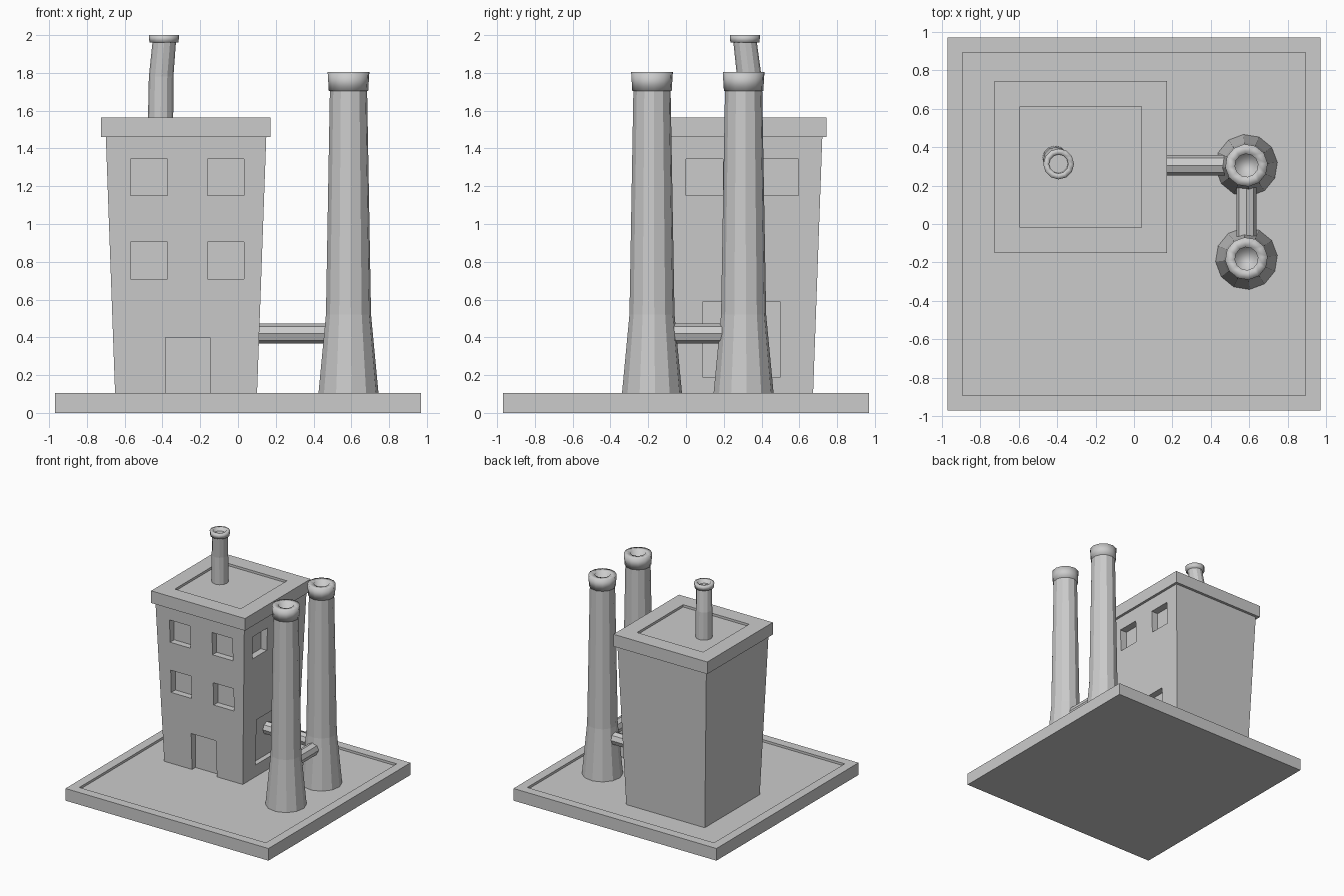
import bpy
import bmesh
from math import sin, cos, pi
from mathutils import Vector

if "Cube" in bpy.data.objects:
    bpy.data.objects.remove(bpy.data.objects["Cube"], do_unlink=True)

GREY = (0.6, 0.6, 0.6, 1)
plain = bpy.data.materials.new("plain_grey")
plain.use_nodes = True
plain.diffuse_color = GREY
plain.node_tree.nodes["Principled BSDF"].inputs["Base Color"].default_value = GREY


def finish(bm, name, smooth=False):
    bmesh.ops.recalc_face_normals(bm, faces=bm.faces)
    for face in bm.faces:
        face.smooth = smooth
    mesh = bpy.data.meshes.new(name)
    bm.to_mesh(mesh)
    bm.free()
    mesh.materials.append(plain)
    obj = bpy.data.objects.new(name, mesh)
    bpy.context.collection.objects.link(obj)
    return obj


def block(bm, low, high, top_grow=0):
    """Box between two corners; the top may flare outwards."""
    low, high = Vector(low), Vector(high)
    mid, size = (low + high) / 2, high - low
    for v in bmesh.ops.create_cube(bm, size=1)["verts"]:
        grow = top_grow if v.co.z > 0 else 0
        v.co = Vector((mid.x + v.co.x * (size.x + 2 * grow),
                       mid.y + v.co.y * (size.y + 2 * grow),
                       mid.z + v.co.z * size.z))


def tray(name, low, high, rim, depth):
    """Slab with a shallow sunken panel on top."""
    bm = bmesh.new()
    block(bm, low, high)
    top = max(bm.faces, key=lambda f: f.calc_center_median().z)
    bmesh.ops.inset_region(bm, faces=[top], thickness=rim)
    inner = bmesh.ops.extrude_discrete_faces(bm, faces=[top])["faces"][0]
    bmesh.ops.translate(bm, verts=inner.verts, vec=(0, 0, -depth))
    return finish(bm, name)


def rings(name, sections, sides, smooth=False, turn=0):
    """Closed skin over a list of (x, y, z, radius) circles."""
    bm = bmesh.new()
    loops = [[bm.verts.new((x + r * cos(turn + 2 * pi * i / sides),
                            y + r * sin(turn + 2 * pi * i / sides), z))
              for i in range(sides)] for x, y, z, r in sections]
    for a, b in zip(loops, loops[1:]):
        for i in range(sides):
            j = (i + 1) % sides
            bm.faces.new((a[i], a[j], b[j], b[i]))
    bm.faces.new(loops[0])
    bm.faces.new(loops[-1])
    return finish(bm, name, smooth)


def pipe(name, start, end, radius):
    start, end = Vector(start), Vector(end)
    bm = bmesh.new()
    bmesh.ops.create_cone(bm, cap_ends=True, segments=8, radius1=radius,
                          radius2=radius, depth=(end - start).length)
    obj = finish(bm, name)
    obj.location = (start + end) / 2
    obj.rotation_euler = (end - start).to_track_quat('Z', 'Y').to_euler()


# Ground slab and roof slab
tray("ground_slab", (-0.97, -0.97, 0), (0.97, 0.97, 0.105), 0.11, 0.02)
tray("roof_slab", (-0.725, -0.15, 1.46), (0.172, 0.745, 1.565), 0.188, 0.02)

# Building body, wider at the top
BASE_Z, TOP_Z, FLARE = 0.08, 1.47, 0.05
LOW, HIGH = (-0.65, -0.078, BASE_Z), (0.1, 0.672, TOP_Z)
bm = bmesh.new()
block(bm, LOW, HIGH, FLARE)
body = finish(bm, "building_body")

# Openings: front windows, door, and right-hand windows
bm = bmesh.new()


def lean(z0, z1):
    return FLARE * ((z0 + z1) / 2 - BASE_Z) / (TOP_Z - BASE_Z)


def front_opening(x0, x1, z0, z1, depth):
    face = LOW[1] - lean(z0, z1)
    block(bm, (x0, face - 0.1, z0), (x1, face + depth, z1))


def side_opening(y0, y1, z0, z1, depth):
    face = HIGH[0] + lean(z0, z1)
    block(bm, (face - depth, y0, z0), (face + 0.1, y1, z1))


for z in (0.71, 1.15):
    for x in (-0.568, -0.162):
        front_opening(x, x + 0.195, z, z + 0.195, 0.06)
front_opening(-0.385, -0.147, 0.0, 0.4, 0.05)
for y in (0.0, 0.4):
    side_opening(y, y + 0.195, 1.15, 1.345, 0.06)
side_opening(0.087, 0.5, 0.19, 0.587, 0.05)
cutter = finish(bm, "opening_cutter")
cutter.hide_render = True

cut = body.modifiers.new("openings", 'BOOLEAN')
cut.operation = 'DIFFERENCE'
cut.solver = 'EXACT'
cut.object = cutter
bpy.context.view_layer.objects.active = body
bpy.ops.object.modifier_apply(modifier=cut.name)
bpy.data.objects.remove(cutter, do_unlink=True)

# Two tall flared stacks with hollow caps
STACK_X = 0.585
for label, y in (("front", -0.18), ("back", 0.305)):
    shaft = ((0.08, 0.162), (0.52, 0.12), (1.71, 0.099))
    rings(label + "_stack", [(STACK_X, y, z, r) for z, r in shaft], 12, turn=0.1)
    cap = ((1.705, 0.105), (1.805, 0.111), (1.805, 0.06), (1.72, 0.06))
    rings(label + "_stack_cap", [(STACK_X, y, z, r) for z, r in cap], 12, True, 0.1)

# Bent roof chimney with hollow cap
rings("roof_chimney", [(-0.41, 0.34, 1.54, 0.067), (-0.407, 0.335, 1.78, 0.065),
                       (-0.39, 0.312, 1.97, 0.062)], 12)
rings("roof_chimney_cap", [(-0.392, 0.312, 1.96, 0.077), (-0.392, 0.312, 2.0, 0.08),
                           (-0.392, 0.312, 2.0, 0.05), (-0.394, 0.315, 1.965, 0.05)], 12, True)

# Connecting pipes
pipe("wall_pipe", (0.03, 0.305, 0.42), (STACK_X, 0.305, 0.42), 0.053)
pipe("stack_pipe", (STACK_X, -0.18, 0.42), (STACK_X, 0.305, 0.42), 0.053)
